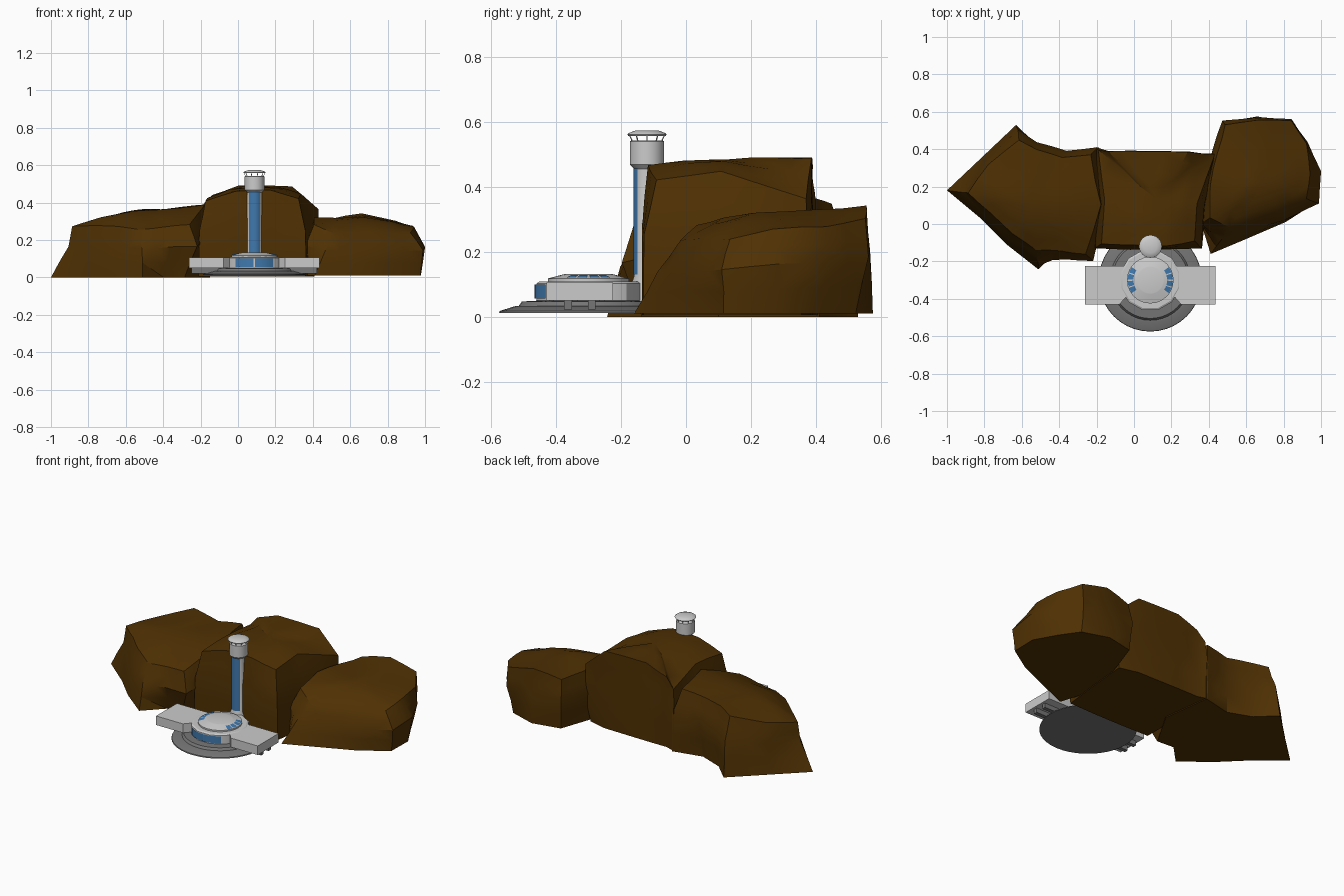
import bpy, bmesh, math
from mathutils import Vector, noise

if "Cube" in bpy.data.objects:
    bpy.data.objects.remove(bpy.data.objects["Cube"])


def material(name, rgb):
    m = bpy.data.materials.new(name)
    m.diffuse_color = (*rgb, 1)
    m.use_nodes = True
    m.node_tree.nodes["Principled BSDF"].inputs["Base Color"].default_value = m.diffuse_color
    return m


ROCK = material("brown_rock", (0.078, 0.030, 0.001))
GLASS = material("blue_glass", (0.05, 0.19, 0.42))
DARK = material("dark_grey", (0.18, 0.18, 0.18))


def finish(name, bm, mat=None, angle=30, recalc=True):
    if recalc:
        bmesh.ops.recalc_face_normals(bm, faces=bm.faces[:])
    me = bpy.data.meshes.new(name)
    bm.to_mesh(me)
    bm.free()
    ob = bpy.data.objects.new(name, me)
    bpy.context.collection.objects.link(ob)
    if mat:
        me.materials.append(mat)
    bpy.ops.object.select_all(action='DESELECT')
    ob.select_set(True)
    bpy.context.view_layer.objects.active = ob
    bpy.ops.object.shade_smooth_by_angle(angle=math.radians(angle))
    return ob


def loft(bm, rings, cap_top=True):
    vs = [[bm.verts.new(p) for p in r] for r in rings]
    n = len(vs[0])
    for a, b in zip(vs, vs[1:]):
        for i in range(n):
            j = (i + 1) % n
            bm.faces.new((a[i], a[j], b[j], b[i]))
    bm.faces.new(vs[0][::-1])
    if cap_top:
        bm.faces.new(vs[-1])
    return vs


def lathe(name, c, profile, n=32, mat=None, turn=0.0):
    bm = bmesh.new()
    loft(bm, [[(c[0] + r * math.cos(turn + math.tau * i / n),
                c[1] + r * math.sin(turn + math.tau * i / n), z)
               for i in range(n)] for r, z in profile])
    return finish(name, bm, mat)


def arc_panes(name, c, lo, hi, spans, n=3):
    """Curved glass strips between (radius, z) lo and hi, angles in degrees."""
    bm = bmesh.new()
    for a0, a1 in spans:
        cols = []
        for i in range(n + 1):
            a = math.radians(a0 + (a1 - a0) * i / n)
            cols.append([bm.verts.new((c[0] + r * math.cos(a), c[1] + r * math.sin(a), z))
                         for r, z in (lo, hi)])
        for p, q in zip(cols, cols[1:]):
            bm.faces.new((p[0], q[0], q[1], p[1]))
    return finish(name, bm, GLASS, recalc=False)


def box(name, x0, x1, y0, y1, z0, z1, mat=None):
    bm = bmesh.new()
    loft(bm, [[(x0, y0, z), (x1, y0, z), (x1, y1, z), (x0, y1, z)] for z in (z0, z1)])
    return finish(name, bm, mat)


def rock(name, centre, peak, base_z, rows, lift=.6):
    """Each row: plan x, y, then inset factors at base, middle, top, and top height."""
    cx, cy = centre

    def ring(k, f):
        return [(cx + (r[0] - cx) * r[k], cy + (r[1] - cy) * r[k], f(r[5])) for r in rows]
    bm = bmesh.new()
    vs = loft(bm, [ring(2, lambda z: base_z), ring(3, lambda z: z * 0.6),
                   ring(4, lambda z: z)], cap_top=False)
    top, n = vs[-1], len(rows)
    inner = [bm.verts.new((cx + (v.co.x - cx) * .55, cy + (v.co.y - cy) * .55,
                           peak * lift + v.co.z * (1 - lift))) for v in top]
    apex = bm.verts.new((cx, cy, peak))
    for i in range(n):
        j = (i + 1) % n
        bm.faces.new((top[i], top[j], inner[j], inner[i]))
        bm.faces.new((inner[i], inner[j], apex))
    bmesh.ops.recalc_face_normals(bm, faces=bm.faces[:])
    # split the faces and roughen everything above the base
    bmesh.ops.subdivide_edges(bm, edges=[e for e in bm.edges if e.verts[0].co.z > .02
                                         or e.verts[1].co.z > .02], cuts=1, use_grid_fill=True)
    for v in bm.verts:
        if v.co.z > .02:
            v.co += noise.noise_vector(v.co * 7) * 0.007
    bmesh.ops.triangulate(bm, faces=bm.faces[:])
    return finish(name, bm, ROCK, 32)


# Rocks
rock("left_rock", (-.55, .12), .355, 0, [
    (-1.0, .18, 1, .80, .75, .27), (-.82, .03, 1, .90, .78, .275),
    (-.68, -.11, 1, .90, .75, .27), (-.51, -.25, .98, .88, .70, .255),
    (-.36, -.19, .80, 1, .85, .27), (-.22, -.20, .80, 1, .88, .28),
    (-.15, .10, 1, 1, .92, .39), (-.19, .41, 1, 1, .88, .385),
    (-.36, .39, .92, 1, .88, .365), (-.52, .44, .95, 1, .88, .365),
    (-.63, .53, 1, .93, .80, .345), (-.82, .35, 1, .93, .85, .30)])
rock("middle_rock", (.12, .13), .487, 0.005, [
    (-.21, -.13, 1, 1, .90, .41), (-.02, -.135, 1, 1, .93, .46),
    (.18, -.135, 1, 1, .93, .465), (.36, -.13, 1, 1, .85, .42),
    (.385, .10, 1, .97, .82, .45), (.44, .38, .9, .98, .97, .36),
    (.29, .385, 1, 1, 1, .49), (.0, .39, 1, 1, 1, .49),
    (-.14, .39, 1, 1, 1, .44), (-.20, .41, 1, 1, .97, .38),
    (-.21, .13, 1, 1, .85, .43)], .75)
rock("right_rock", (.68, .22), .32, 0.01, [
    (.41, -.16, 1, .80, .62, .23), (.60, -.08, 1, .88, .65, .24),
    (.81, .01, 1, .95, .72, .24), (.99, .11, .95, 1, .78, .24),
    (1.0, .28, .93, 1, .82, .27), (.93, .44, .88, 1, .97, .28),
    (.85, .575, .85, .96, .94, .305), (.66, .575, 1, .97, .94, .34),
    (.475, .555, .95, 1, .93, .31), (.42, .40, .95, 1, .90, .315),
    (.37, .20, 1, 1, .88, .32), (.36, .0, 1, 1, .85, .28)])

# Sloped round foundation
C = (.087, -.30)
lathe("foundation", C, [(.275, .012), (.273, .018), (.225, .033), (.215, .033),
                        (.205, .047), (.15, .05)], 40, DARK)

# Hub with front window band
lathe("hub", C, [(.155, .045), (.165, .05), (.165, .103), (.155, .109)], 12, turn=math.pi / 12)
arc_panes("hub_window", C, (.1665, .056), (.1665, .1), [(-127, -91), (-89, -53)], 4)

# Wings: half plan mirrored to both sides
half = [(0, -.09), (.13, -.09), (.165, -.13), (.35, -.13), (.35, .075), (0, .075)]
for side, label in ((-1, "left"), (1, "right")):
    bm = bmesh.new()
    loft(bm, [[(C[0] + side * x, C[1] + y, z) for x, y in half] for z in (.05, .106)])
    finish(label + "_wing", bm)
    for k, y in enumerate((-.363, -.29)):
        xs = sorted((C[0] + side * .14, C[0] + side * .335))
        box(f"{label}_wing_beam_{k}", *xs, y - .012, y + .012, .022, .052, DARK)

# Low roof dome with side skylights
lathe("roof_dome", C, [(.125, .10), (.125, .118), (.075, .131), (.07, .132)], 24)
panes = [(s + a, s + a + 15) for s in (0, 180) for a in (-35, -17, 2, 20)]
arc_panes("skylights", C, (.121, .1205), (.09, .1286), panes, 2)

# Tower
T = (.088, -.12)
lathe("tower_shaft", T, [(.05, .02), (.05, .10), (.04, .125), (.04, .47)], 24)
arc_panes("tower_window", T, (.0415, .13), (.0415, .46), [(-135, -45)], 6)
lathe("tower_head", T, [(.04, .455), (.053, .468), (.053, .54), (.045, .543)], 24)
lathe("tower_cap", T, [(.058, .557), (.061, .561), (.055, .566), (.035, .573)], 24)
for k in range(10):
    a = math.tau * k / 10
    d = Vector((math.cos(a), math.sin(a), 0))
    s = Vector((-d.y, d.x, 0)) * .0015
    bm = bmesh.new()
    loft(bm, [[Vector((*T, z)) + d * (r + e) + s * w for e, w in
               ((0, -1), (.003, -1), (.003, 1), (0, 1))] for r, z in ((.045, .538), (.055, .559))])
    finish(f"cap_post_{k}", bm)
